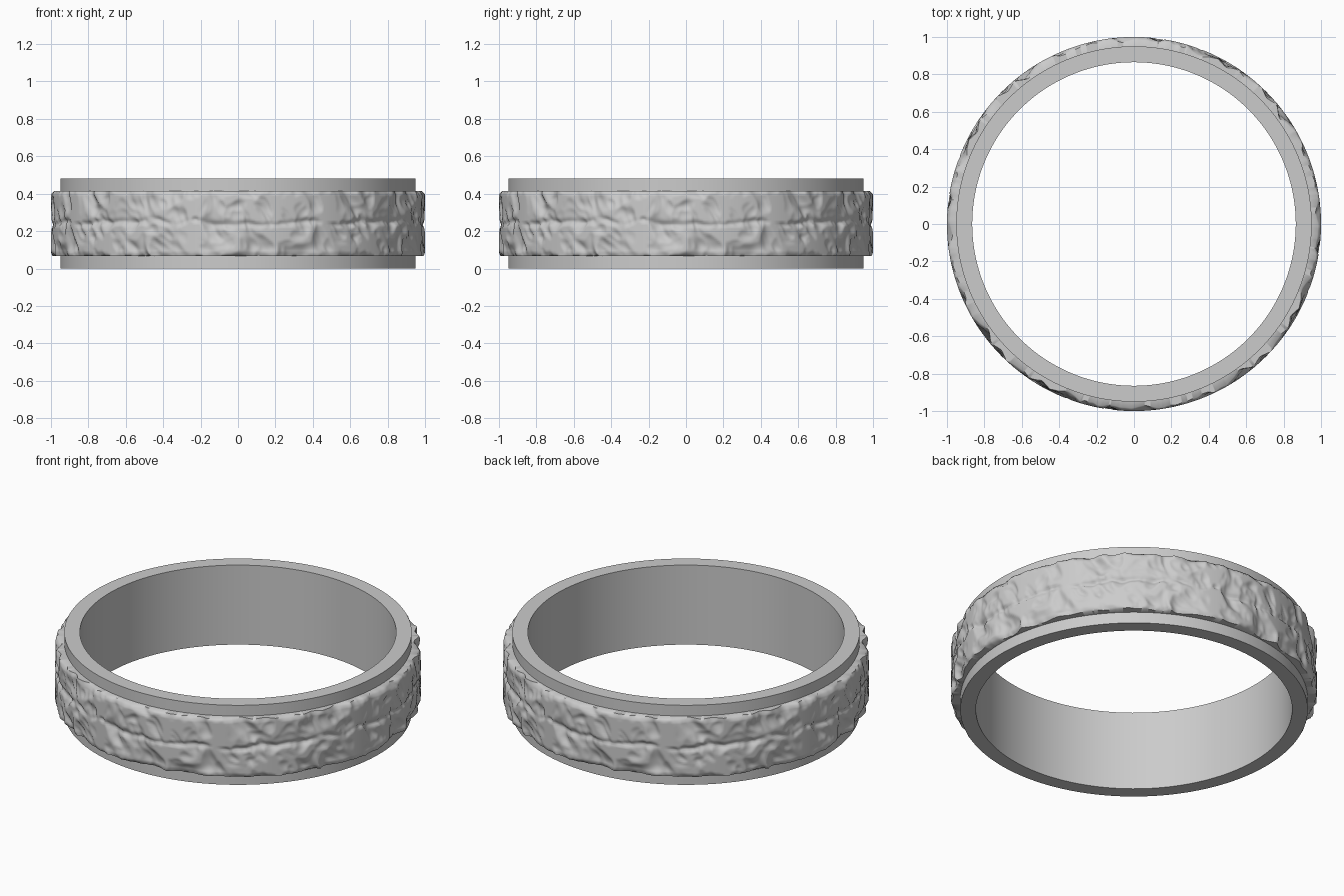
import bpy, bmesh, math
from mathutils import Vector, noise

if "Cube" in bpy.data.objects:
    bpy.data.objects.remove(bpy.data.objects["Cube"])

TAU = 2 * math.pi


def ring(name, segments, section, smooth_angle):
    """Closed ring: section(angle) gives a closed list of (radius, z) points."""
    bm = bmesh.new()
    loops = []
    for i in range(segments):
        a = TAU * i / segments
        loops.append([bm.verts.new((r * math.cos(a), r * math.sin(a), z))
                      for r, z in section(a)])
    n = len(loops[0])
    for i in range(segments):
        p, q = loops[i], loops[(i + 1) % segments]
        for j in range(n):
            k = (j + 1) % n
            bm.faces.new((p[j], q[j], q[k], p[k]))
    bmesh.ops.recalc_face_normals(bm, faces=bm.faces)
    mesh = bpy.data.meshes.new(name)
    bm.to_mesh(mesh)
    bm.free()
    obj = bpy.data.objects.new(name, mesh)
    bpy.context.collection.objects.link(obj)
    bpy.context.view_layer.objects.active = obj
    obj.select_set(True)
    bpy.ops.object.shade_smooth_by_angle(angle=math.radians(smooth_angle))
    obj.select_set(False)
    return obj


def smoothstep(x):
    x = max(0.0, min(1.0, x))
    return x * x * (3 - 2 * x)


def relief(a, z):
    """Hammered, crumpled relief depth; the pattern repeats every quarter turn."""
    lean = a + 0.35 * (z - 0.24)
    p = Vector((0.25 * math.cos(4 * lean), 0.25 * math.sin(4 * lean), z * 0.8))
    p += 0.035 * noise.noise_vector(p * 6)
    dents = abs(noise.noise(p * 9 + Vector((3.1, 7.7, 1.3))))
    folds = abs(noise.noise(p * 18 + Vector((9.2, 0.4, 5.8))))
    broad = noise.noise(p * 5 + Vector((1.7, 4.2, 8.8)))
    depth = 0.018 + 0.016 * broad - 0.040 * (dents - 0.2) - 0.014 * (folds - 0.2)
    # wavy crease round the middle
    q = Vector((math.cos(4 * a), math.sin(4 * a), 0.0))
    mid = 0.245 + 0.03 * noise.noise(q * 1.8)
    strength = 0.010 + 0.008 * noise.noise(q * 2.5 + Vector((0, 0, 4)))
    return depth + strength * (1 - 2 * math.exp(-((z - mid) / 0.016) ** 2)) * 0.6


# textured sleeve section
Z0, Z1, ROWS = 0.067, 0.415, 36


def sleeve_section(a):
    pts = [(0.93, Z0)]
    for j in range(ROWS + 1):
        z = Z0 + (Z1 - Z0) * j / ROWS
        edge = min(z - Z0, Z1 - z)
        r = 0.972 + relief(a, z) - 0.010 * (1 - smoothstep(edge / 0.02))
        pts.append((max(0.953, min(1.0, r)), z))
    pts.append((0.93, Z1))
    return pts


# plain inner band
ring("inner_band", 192, lambda a: [(0.865, 0), (0.95, 0), (0.95, 0.48), (0.865, 0.48)], 30)

# hammered outer sleeve
ring("hammered_sleeve", 800, sleeve_section, 60)
